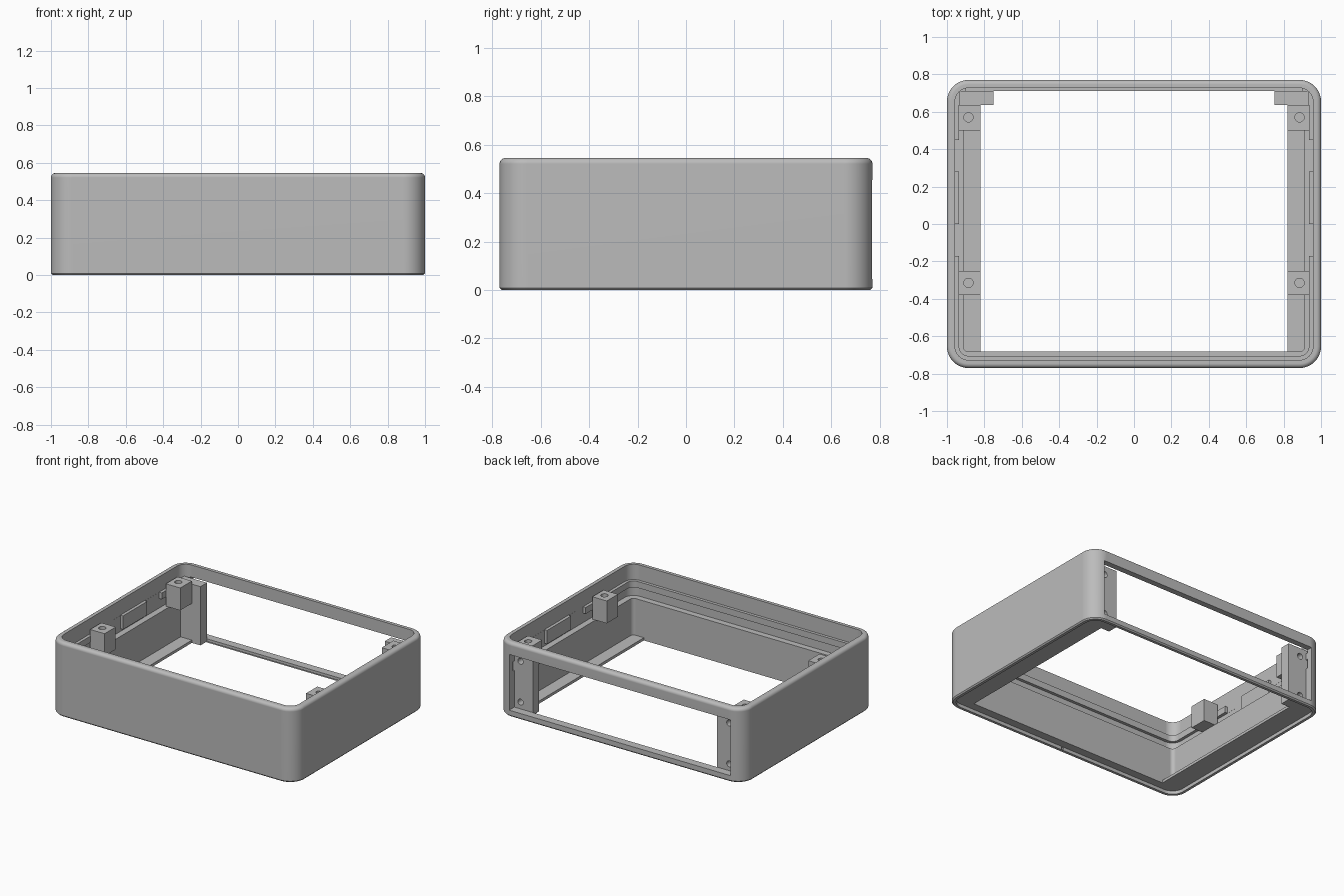
import bpy, bmesh, math
from mathutils import Vector

cube = bpy.data.objects.get("Cube")
if cube:
    bpy.data.objects.remove(cube, do_unlink=True)

HX, HY, H, R = 1.0, 0.77, 0.545, 0.115
FLOOR = 0.025          # depth of the recess under the case
LEDGE = 0.315          # top of the thick lower wall

grey = bpy.data.materials.new("plain grey")
grey.use_nodes = True
grey.diffuse_color = (0.5, 0.5, 0.5, 1)
grey.node_tree.nodes["Principled BSDF"].inputs["Base Color"].default_value = (0.5, 0.5, 0.5, 1)


def make(name, bm):
    bmesh.ops.recalc_face_normals(bm, faces=bm.faces)
    mesh = bpy.data.meshes.new(name)
    bm.to_mesh(mesh)
    bm.free()
    mesh.materials.append(grey)
    ob = bpy.data.objects.new(name, mesh)
    bpy.context.collection.objects.link(ob)
    return ob


def box(name, x, y, z):
    bm = bmesh.new()
    bmesh.ops.create_cube(bm, size=1)
    for v in bm.verts:
        v.co = Vector([(a + b) / 2 + c * (b - a) for (a, b), c in zip((x, y, z), v.co)])
    return make(name, bm)


def rod(name, centre, radius, depth, axis):
    bm = bmesh.new()
    bmesh.ops.create_cone(bm, cap_ends=True, segments=20, radius1=radius, radius2=radius, depth=depth)
    turn = Vector((0, 0, 1)).rotation_difference(Vector(axis))
    for v in bm.verts:
        v.co = turn @ v.co + Vector(centre)
    return make(name, bm)


def cut(ob, cutters):
    for c in cutters:
        mod = ob.modifiers.new("cut", 'BOOLEAN')
        mod.operation, mod.solver, mod.object = 'DIFFERENCE', 'EXACT', c
        bpy.context.view_layer.objects.active = ob
        bpy.ops.object.modifier_apply(modifier=mod.name)
        bpy.data.objects.remove(c, do_unlink=True)


def span(s, a, b):
    return tuple(sorted((s * a, s * b)))


def ring(bm, inset, z, steps=12):
    """One rounded rectangle, inset from the outer footprint."""
    r = max(R - inset, 0.02)
    cx, cy = HX - inset - r, HY - inset - r
    verts = []
    for q, (sx, sy) in enumerate(((1, 1), (-1, 1), (-1, -1), (1, -1))):
        for i in range(steps + 1):
            a = math.pi / 2 * (q + i / steps)
            verts.append(bm.verts.new((sx * cx + r * math.cos(a), sy * cy + r * math.sin(a), z)))
    return verts


# Shell: wall section (inset, height) swept round the footprint
top = 0.024
section = [(0.008, 0), (0, 0.009)]
section += [(top * (1 - math.cos(a)), H - top + top * math.sin(a))
            for a in (math.pi / 2 * i / 6 for i in range(7))]
section += [(0.043, H), (0.043, 0.432), (0.065, 0.432), (0.065, 0.385), (0.043, 0.385),
            (0.043, LEDGE), (0.088, LEDGE), (0.088, FLOOR), (0.028, FLOOR), (0.028, 0)]
bm = bmesh.new()
rings = [ring(bm, *p) for p in section]
for lo, hi in zip(rings, rings[1:] + rings[:1]):
    for i in range(len(lo)):
        j = (i + 1) % len(lo)
        bm.faces.new((lo[i], lo[j], hi[j], hi[i]))
case = make("case_shell", bm)

# Rear panel opening, thinner rear wall, gaps in the side ridges
cutters = [box("rear_opening", (-0.9, 0.9), (0.6, 0.9), (0.045, 0.455)),
           box("rear_thinning", (-0.9, 0.9), (0.6, 0.71), (0.01, 0.42))]
for s in (1, -1):
    cutters.append(box("ridge_gap", span(s, 0.9, 0.9565), (-0.17, 0.45), (LEDGE + 0.001, 0.5)))
    # Small sockets inside the bottom lip
    for y in (-0.57, 0, 0.5):
        cutters.append(rod("lip_socket", (s * 0.97, y, 0.012), 0.01, 0.03, (1, 0, 0)))
cutters.append(rod("lip_socket", (0, -0.74, 0.012), 0.01, 0.03, (0, 1, 0)))
cut(case, cutters)
parts = [case]

for s, side in ((1, "left"), (-1, "right")):
    # Floor flange and raised wall tab
    parts.append(box(side + "_floor_flange", span(s, 0.82, 0.93), (-0.69, 0.64), (FLOOR, 0.045)))
    parts.append(box(side + "_wall_tab", span(s, 0.935, 0.96), (0, 0.28), (0.335, 0.435)))

    # Rear post with two screw holes
    post = box(side + "_rear_post", span(s, 0.75, 0.935), (0.635, 0.71), (FLOOR, 0.457))
    cut(post, [rod("hole", (s * 0.85, 0.71, z), 0.022, 0.1, (0, 1, 0)) for z in (0.095, 0.395)])
    parts.append(post)

    # Screw blocks
    for end, y0, y1, yc in (("front", -0.38, -0.25, -0.315), ("rear", 0.5, 0.635, 0.57)):
        block = box(f"{side}_{end}_screw_block", span(s, 0.82, 0.937), (y0, y1), (LEDGE, 0.48))
        cut(block, [rod("hole", (s * 0.885, yc, 0.48), 0.025, 0.16, (0, 0, 1))])
        parts.append(block)

# Smooth corners with crisp edges
for ob in parts:
    bpy.ops.object.select_all(action='DESELECT')
    ob.select_set(True)
    bpy.context.view_layer.objects.active = ob
    bpy.ops.object.shade_smooth_by_angle(angle=math.radians(30))
    ob.modifiers.new("even_shading", 'WEIGHTED_NORMAL').keep_sharp = True
